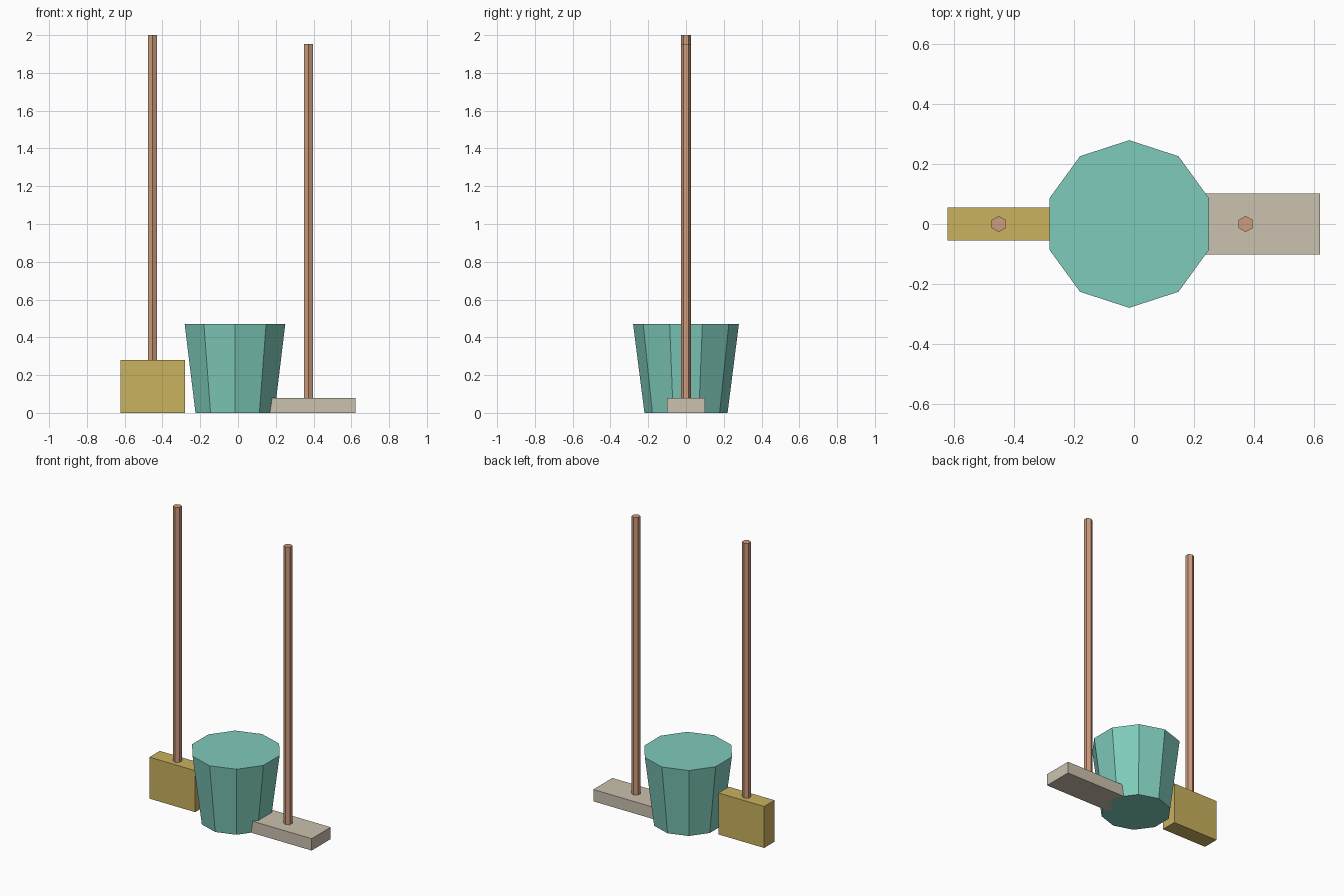
import bpy, bmesh, math
from mathutils import Matrix

if "Cube" in bpy.data.objects:
    bpy.data.objects.remove(bpy.data.objects["Cube"])


def material(name, rgb):
    """Flat colour given as sRGB 0-255, stored as linear."""
    lin = [(c / 255 / 12.92) if c / 255 <= 0.04045 else ((c / 255 + 0.055) / 1.055) ** 2.4 for c in rgb]
    m = bpy.data.materials.new(name)
    m.diffuse_color = (*lin, 1)
    m.use_nodes = True
    m.node_tree.nodes["Principled BSDF"].inputs["Base Color"].default_value = m.diffuse_color
    return m


def finish(name, bm, mat):
    bmesh.ops.recalc_face_normals(bm, faces=bm.faces)
    mesh = bpy.data.meshes.new(name)
    bm.to_mesh(mesh)
    bm.free()
    mesh.materials.append(mat)
    bpy.context.collection.objects.link(bpy.data.objects.new(name, mesh))


def block(name, x, size, mat):
    bm = bmesh.new()
    bmesh.ops.create_cube(bm, size=1, matrix=Matrix.Translation((x, 0, size[2] / 2)) @ Matrix.Diagonal((*size, 1)))
    finish(name, bm, mat)


def prism(name, x, z0, z1, r0, r1, sides, mat):
    """Tapered prism with one corner pointing to +y."""
    bm = bmesh.new()
    bmesh.ops.create_cone(bm, cap_ends=True, segments=sides, radius1=r0, radius2=r1, depth=z1 - z0,
                          matrix=Matrix.Translation((x, 0, (z0 + z1) / 2)))
    finish(name, bm, mat)


wood = material("wood", (205, 155, 125))
straw = material("straw yellow", (201, 178, 95))
cloth = material("mop beige", (203, 193, 174))
teal = material("bucket teal", (127, 203, 187))

BROOM_X, MOP_X = -0.452, 0.373

# Broom: bristle block and hexagonal handle
block("broom_head", BROOM_X, (0.341, 0.11, 0.28), straw)
prism("broom_handle", BROOM_X, 0.27, 2.0, 0.027, 0.027, 6, wood)

# Mop: flat head running into the bucket, and handle
block("mop_head", MOP_X, (0.496, 0.203, 0.08), cloth)
prism("mop_handle", MOP_X, 0.07, 1.953, 0.027, 0.027, 6, wood)

# Ten-sided closed bucket
prism("bucket", -0.016, 0, 0.47, 0.22, 0.28, 10, teal)
